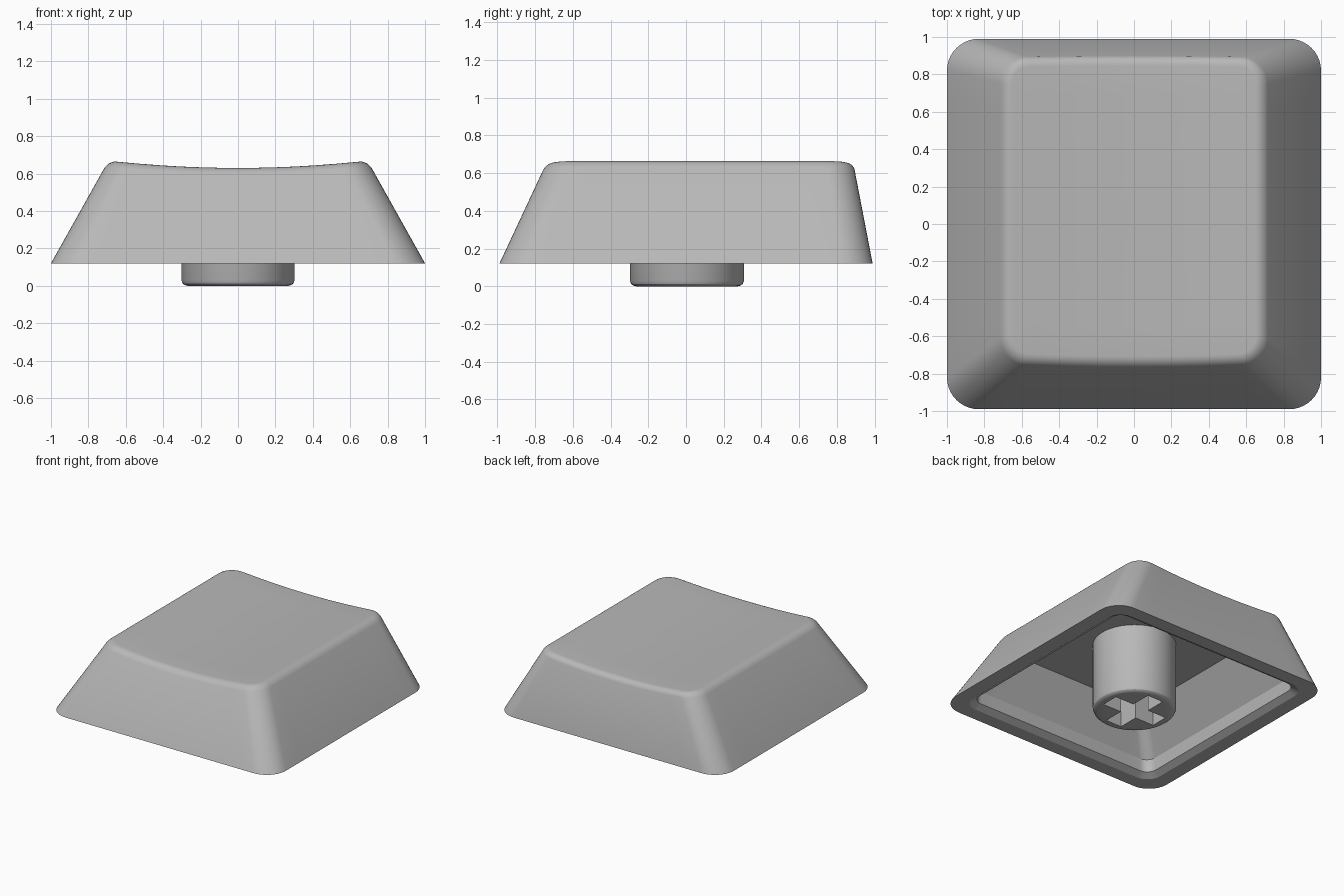
import bpy, bmesh, math

if "Cube" in bpy.data.objects:
    bpy.data.objects.remove(bpy.data.objects["Cube"])

CORNER, SIDE = 10, 12        # segments per rounded corner / straight side
BASE_Z, TOP_Z = 0.12, 0.665

grey = bpy.data.materials.new("dark_grey_plastic")
grey.diffuse_color = (0.48, 0.48, 0.48, 1)
grey.use_nodes = True
grey.node_tree.nodes["Principled BSDF"].inputs["Base Color"].default_value = grey.diffuse_color


def rounded_rect(xh, y0, y1, r):
    """Counter-clockwise outline of a rounded rectangle, evenly subdivided."""
    pts = []
    centres = [(xh - r, y1 - r), (-xh + r, y1 - r), (-xh + r, y0 + r), (xh - r, y0 + r)]
    for i, (cx, cy) in enumerate(centres):
        arc = [(cx + r * math.cos((i + k / CORNER) * math.pi / 2),
                cy + r * math.sin((i + k / CORNER) * math.pi / 2)) for k in range(CORNER + 1)]
        pts += arc
        nx, ny = centres[(i + 1) % 4]
        a = (i + 1) * math.pi / 2
        ex, ey = nx + r * math.cos(a), ny + r * math.sin(a)
        sx, sy = arc[-1]
        pts += [(sx + (ex - sx) * k / SIDE, sy + (ey - sy) * k / SIDE) for k in range(1, SIDE)]
    return pts


def dish(x):
    """Height of the scooped top across x."""
    return 0.63 + 0.035 * min(1.0, (x / 0.66) ** 2)


def outer_outline(z, inset=0.0):
    """Outline of the sloping outer wall at height z."""
    t = (z - BASE_Z) / (TOP_Z - BASE_Z)
    return rounded_rect(1 - 0.305 * t - inset, -0.99 + 0.255 * t + inset,
                        0.99 - 0.105 * t - inset, 0.17 - 0.03 * t - inset)


def top_ring(drop, inset):
    """Ring that follows the scoop, a little below it and inset from the wall."""
    ring = []
    for i, (x, y) in enumerate(outer_outline(TOP_Z - drop, inset)):
        z = dish(x) - drop
        px, py = outer_outline(z, inset)[i]
        ring.append((px, py, dish(px) - drop))
    return ring


def flat_ring(xh, y0, y1, r, z):
    return [(x, y, z) for x, y in rounded_rect(xh, y0, y1, r)]


def finish(bm, name, angle=25):
    bmesh.ops.recalc_face_normals(bm, faces=bm.faces)
    mesh = bpy.data.meshes.new(name)
    bm.to_mesh(mesh)
    bm.free()
    mesh.materials.append(grey)
    ob = bpy.data.objects.new(name, mesh)
    bpy.context.collection.objects.link(ob)
    bpy.ops.object.select_all(action='DESELECT')
    ob.select_set(True)
    bpy.context.view_layer.objects.active = ob
    bpy.ops.object.shade_smooth_by_angle(angle=math.radians(angle))
    return ob


# Cap shell: inner ceiling, inner walls, lip, chamfered rim, outer walls, rounded edge, top
rings = [
    flat_ring(0.62, -0.66, 0.79, 0.07, 0.55),
    flat_ring(0.83, -0.83, 0.83, 0.08, 0.25),
    flat_ring(0.835, -0.83, 0.83, 0.08, 0.15),
    flat_ring(0.885, -0.88, 0.88, 0.12, BASE_Z),
    [(x, y, BASE_Z) for x, y in outer_outline(BASE_Z)],
]
edge = [(0.034, 0.0), (0.022, 0.004), (0.012, 0.011), (0.005, 0.021), (0.001, 0.033), (0.0, 0.045)]
rings += [top_ring(d, i) for d, i in edge]
for s in (0.8, 0.6, 0.4, 0.2, 0.02):
    rings.append([(x * s, 0.07 + (y - 0.07) * s, dish(x * s)) for x, y, z in rings[10]])

bm = bmesh.new()
loops = [[bm.verts.new(p) for p in ring] for ring in rings]
for a, b in zip(loops, loops[1:]):
    for i in range(len(a)):
        j = (i + 1) % len(a)
        bm.faces.new((a[i], a[j], b[j], b[i]))
bm.faces.new(loops[0])
bm.faces.new(loops[-1])
finish(bm, "cap_shell")

# Stem: cylinder with a rounded lower edge
STEM_Y = 0.005
profile = [(0.27, 0.0), (0.285, 0.004), (0.296, 0.013), (0.303, 0.03), (0.303, 0.58)]
N = 64
bm = bmesh.new()
loops = [[bm.verts.new((r * math.cos(2 * math.pi * k / N),
                        STEM_Y + r * math.sin(2 * math.pi * k / N), z)) for k in range(N)]
         for r, z in profile]
for a, b in zip(loops, loops[1:]):
    for k in range(N):
        bm.faces.new((a[k], a[(k + 1) % N], b[(k + 1) % N], b[k]))
bm.faces.new(loops[0])
bm.faces.new(loops[-1])
stem = finish(bm, "stem")

# Cross-shaped socket cut into the stem
L, W = 0.235, 0.07
bm = bmesh.new()
quarter = [(L, -W), (L, W), (W, W)]
outline = []
for q in range(4):
    c, s = round(math.cos(q * math.pi / 2)), round(math.sin(q * math.pi / 2))
    outline += [(c * x - s * y, s * x + c * y) for x, y in quarter]
face = bm.faces.new([bm.verts.new((x, y + STEM_Y, -0.1)) for x, y in outline])
up = bmesh.ops.extrude_face_region(bm, geom=[face])["geom"]
bmesh.ops.translate(bm, verts=[v for v in up if isinstance(v, bmesh.types.BMVert)], vec=(0, 0, 0.52))
cutter = finish(bm, "socket_cutter")
cutter.hide_render = True

cut = stem.modifiers.new("socket", 'BOOLEAN')
cut.operation, cut.solver, cut.object = 'DIFFERENCE', 'EXACT', cutter
bpy.ops.object.select_all(action='DESELECT')
stem.select_set(True)
bpy.context.view_layer.objects.active = stem
bpy.ops.object.modifier_apply(modifier=cut.name)
bpy.data.objects.remove(cutter)
bpy.ops.object.shade_smooth_by_angle(angle=math.radians(35))
